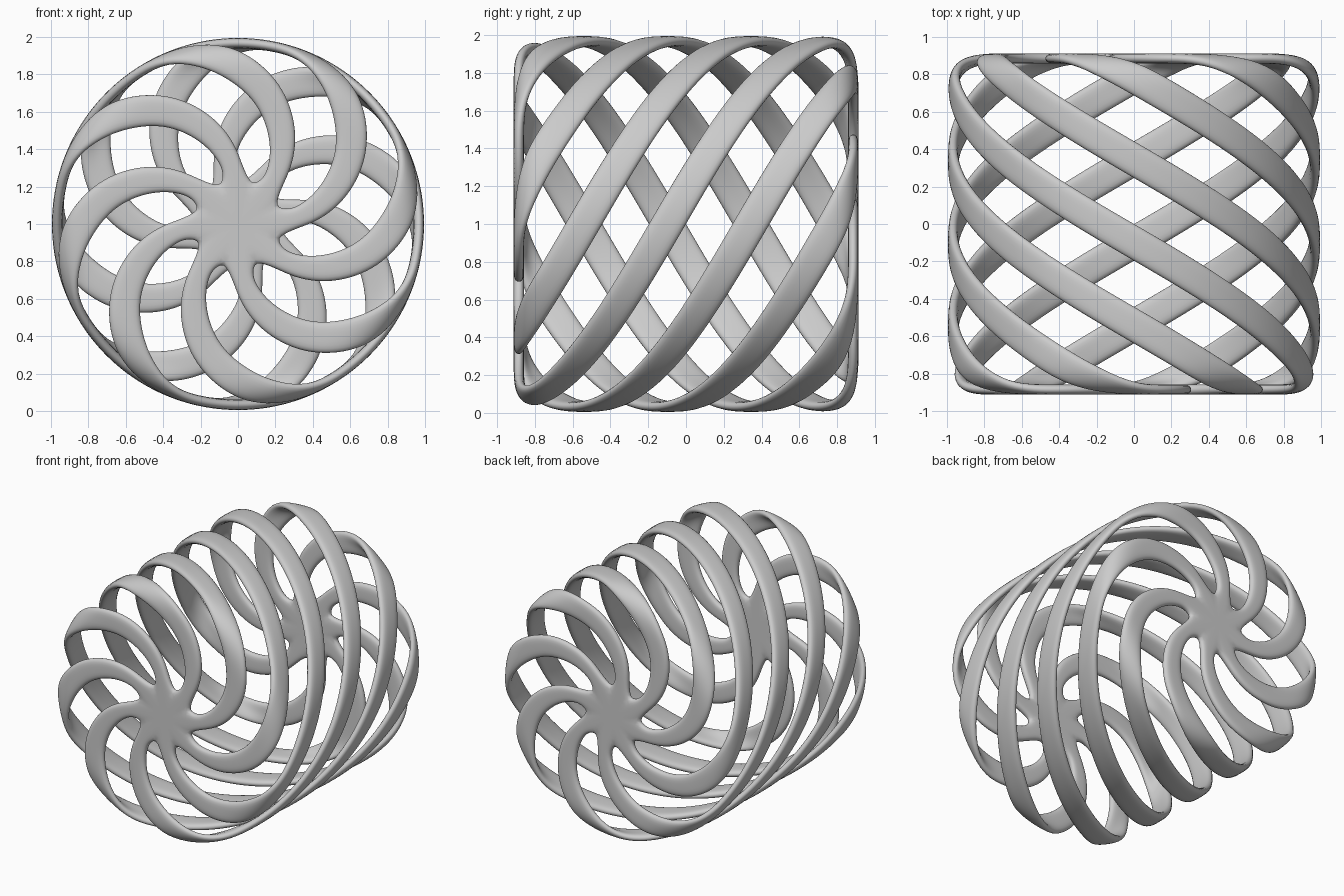
import bpy, bmesh, math
from math import sin, cos, pi, radians

if "Cube" in bpy.data.objects:
    bpy.data.objects.remove(bpy.data.objects["Cube"])

ARMS, ROWS = 8, 42
R, CAP, C = 0.97, 0.885, 0.10           # side radius, cap distance, corner radius
FLAT = R - C                            # cap part of the profile length
BEND = FLAT + C * pi / 2                # end of the rounded corner
HALF = BEND + CAP - C                   # profile length from cap centre to y = 0
# (profile length, angle from the middle, half width) of one ribbon
KEYS = [(0.20, -143, .055), (0.30, -139.5, .056), (0.40, -134.5, .063), (0.52, -127, .074),
        (0.72, -112, .086), (0.87, -97, .0885), (BEND, -80, .0885), (HALF, 0, .0885)]


def key(a, col):
    """Smooth interpolation of a key column."""
    n = len(KEYS)

    def slope(i):
        lo, hi = max(i - 1, 0), min(i + 1, n - 1)
        if i == n - 1:
            lo = n - 2
        return (KEYS[hi][col] - KEYS[lo][col]) / (KEYS[hi][0] - KEYS[lo][0])
    i = max(j for j in range(n - 1) if KEYS[j][0] <= a + 1e-9 or j == 0)
    h = KEYS[i + 1][0] - KEYS[i][0]
    t = (a - KEYS[i][0]) / h
    return ((2*t**3 - 3*t*t + 1) * KEYS[i][col] + (t**3 - 2*t*t + t) * h * slope(i)
            + (3*t*t - 2*t**3) * KEYS[i + 1][col] + (t**3 - t*t) * h * slope(i + 1))


def angle(a):
    return radians(key(a, 1)) if a <= HALF else -radians(key(2 * HALF - a, 1))


def profile(a):
    """Radius and y on the rounded drum at profile length a."""
    if a > HALF:
        r, y = profile(2 * HALF - a)
        return r, -y
    if a < FLAT:
        return a, -CAP
    if a < BEND:
        t = (a - FLAT) / C
        return FLAT + C * sin(t), -CAP + C - C * cos(t)
    return R, -CAP + C + a - BEND


def point(a, th):
    r, y = profile(a)
    return (r * cos(th), y, 1 + r * sin(th))


bm = bmesh.new()
A0, A1 = 0.30, 2 * HALF - 0.30
hub_f = bm.verts.new((0, -CAP, 1))
hub_b = bm.verts.new((0, CAP, 1))

# Spiral ribbons, each running from the front hub to the back hub
for k in range(ARMS):
    base = radians(55) + k * 2 * pi / ARMS
    step = pi / ARMS
    rows = []

    def hub_row(a_notch, a_mid, th):
        return [bm.verts.new(point(a, th + d))
                for a, d in ((a_notch, -step), (a_mid, 0), (a_notch, step))]
    rows.append(hub_row(0.215, 0.205, base + angle(0.2)))
    for i in range(ROWS + 1):
        a = A0 + (A1 - A0) * i / ROWS
        r = profile(a)[0]
        th = angle(a)
        g = r * (angle(a + .01) - angle(a - .01)) / .02
        n = math.hypot(1, g)
        w = key(min(a, 2 * HALF - a), 2)
        rows.append([bm.verts.new(point(a - q * w * g / n, base + th + q * w / n / r))
                     for q in (-1, 0, 1)])
    rows.append(hub_row(2 * HALF - 0.215, 2 * HALF - 0.205, base - angle(0.2)))
    for p, q in zip(rows, rows[1:]):
        for j in (0, 1):
            bm.faces.new((p[j], p[j + 1], q[j + 1], q[j]))
    # hub wedges
    for j in (0, 1):
        bm.faces.new((hub_f, rows[0][j + 1], rows[0][j]))
        bm.faces.new((hub_b, rows[-1][j], rows[-1][j + 1]))

bmesh.ops.remove_doubles(bm, verts=bm.verts, dist=0.001)
bmesh.ops.recalc_face_normals(bm, faces=bm.faces)
for f in bm.faces:
    f.smooth = True
mesh = bpy.data.meshes.new("spiral_cage")
bm.to_mesh(mesh)
bm.free()
cage = bpy.data.objects.new("spiral_cage", mesh)
bpy.context.collection.objects.link(cage)

# Thickness and rounding
sol = cage.modifiers.new("thickness", 'SOLIDIFY')
sol.thickness, sol.offset = 0.055, 0
sub = cage.modifiers.new("rounding", 'SUBSURF')
sub.levels = sub.render_levels = 2
